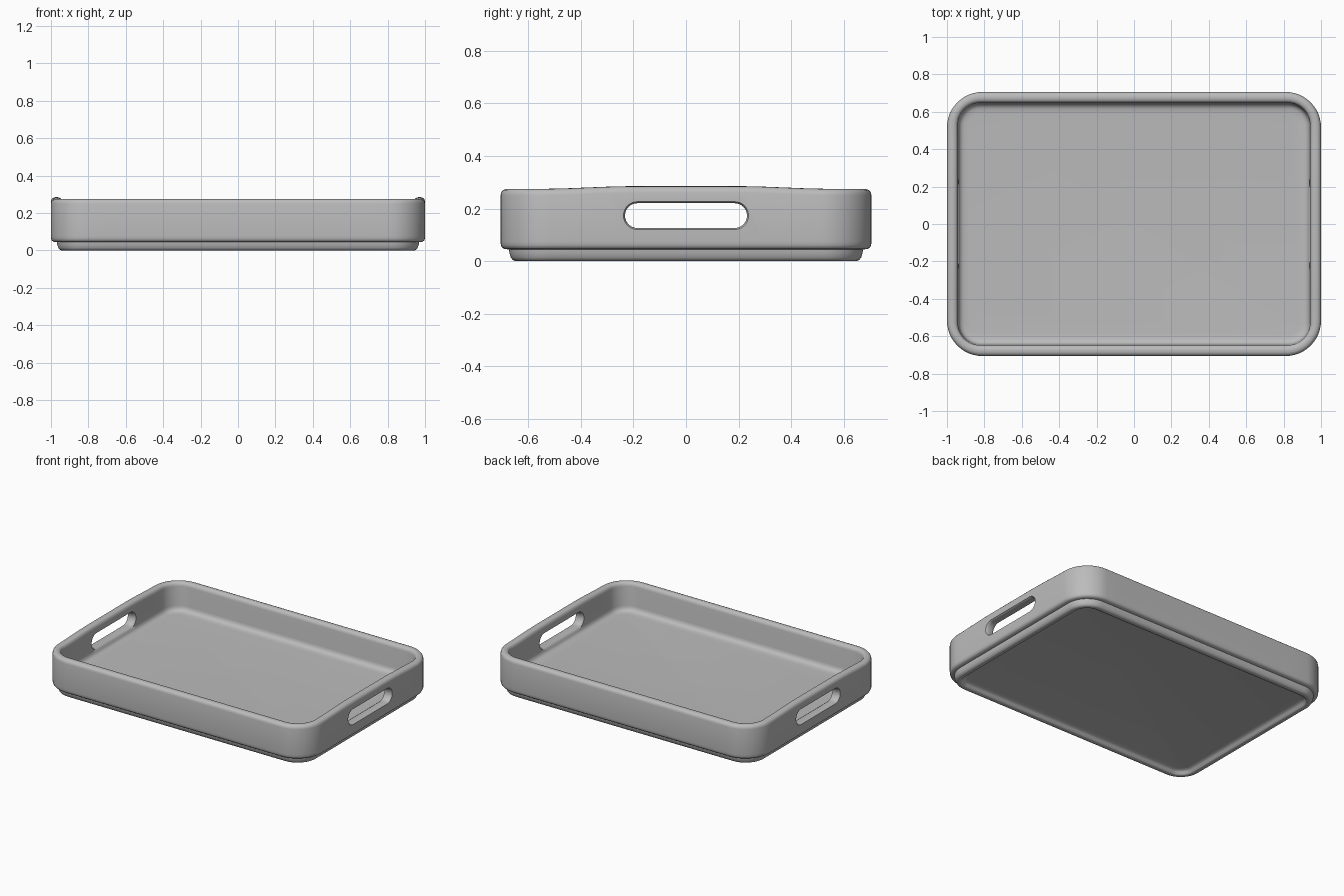
import bpy
import bmesh
import math

if "Cube" in bpy.data.objects:
    bpy.data.objects.remove(bpy.data.objects["Cube"], do_unlink=True)

HALF_X, HALF_Y, CORNER = 1.0, 0.706, 0.19

gray = bpy.data.materials.new("plain gray")
gray.use_nodes = True
gray.diffuse_color = (0.5, 0.5, 0.5, 1)
gray.node_tree.nodes["Principled BSDF"].inputs["Base Color"].default_value = (0.5, 0.5, 0.5, 1)


def loft(name, rings):
    """Skin a list of equal-length closed rings and cap both ends."""
    bm = bmesh.new()
    loops = [[bm.verts.new(p) for p in ring] for ring in rings]
    n = len(loops[0])
    for a, b in zip(loops, loops[1:]):
        for i in range(n):
            j = (i + 1) % n
            bm.faces.new((a[i], a[j], b[j], b[i]))
    bm.faces.new(loops[0][::-1])
    bm.faces.new(loops[-1])
    bmesh.ops.recalc_face_normals(bm, faces=bm.faces[:])
    mesh = bpy.data.meshes.new(name)
    bm.to_mesh(mesh)
    bm.free()
    mesh.materials.append(gray)
    obj = bpy.data.objects.new(name, mesh)
    bpy.context.collection.objects.link(obj)
    return obj


def rounded_outline(hx, hy, r, arc=12, side=14):
    """Rounded rectangle, with its straight sides subdivided."""
    pts = []
    centers = [(hx - r, hy - r), (r - hx, hy - r), (r - hx, r - hy), (hx - r, r - hy)]
    for k, (cx, cy) in enumerate(centers):
        for i in range(arc + 1):
            a = math.pi / 2 * (k + i / arc)
            pts.append((cx + r * math.cos(a), cy + r * math.sin(a)))
        a = math.pi / 2 * (k + 1)
        nx, ny = centers[(k + 1) % 4]
        end = (nx + r * math.cos(a), ny + r * math.sin(a))
        start = pts[-1]
        for i in range(1, side):
            t = i / side
            pts.append((start[0] + (end[0] - start[0]) * t,
                        start[1] + (end[1] - start[1]) * t))
    return pts


def rim_rise(x, y):
    """The rim swells upward a little over each handle."""
    if abs(x) < 0.85:
        return 0
    t = min(max((0.55 - abs(y)) / 0.35, 0), 1)
    return 0.01 * t * t * (3 - 2 * t)


# Wall section as (inset, height), from the underside round to the floor
section = [
    (0.125, 0.028), (0.1, 0.025), (0.088, 0.016), (0.082, 0.004), (0.074, 0),
    (0.056, 0), (0.046, 0.004), (0.039, 0.014), (0.034, 0.03), (0.032, 0.044),
    (0.014, 0.046), (0.005, 0.052), (0.001, 0.062), (0, 0.075),
    (0, 0.25), (0.003, 0.262), (0.01, 0.27), (0.02, 0.274), (0.034, 0.275),
    (0.046, 0.272), (0.054, 0.265), (0.058, 0.25), (0.062, 0.12),
    (0.066, 0.103), (0.075, 0.092), (0.09, 0.086), (0.12, 0.084),
]
rings = []
for inset, z in section:
    outline = rounded_outline(HALF_X - inset, HALF_Y - inset, CORNER - 1.2 * inset)
    rings.append([(x, y, z + (rim_rise(x, y) if z > 0.24 else 0)) for x, y in outline])
tray = loft("tray", rings)

# Handle slots, slightly flared where they meet each wall face
flare = [(0.92, 0.02), (0.942, 0.006), (0.947, 0.002), (0.955, 0),
         (0.985, 0), (0.994, 0.002), (1.0, 0.006), (1.02, 0.02)]
for side, label in ((1, "left"), (-1, "right")):
    slot = [[(side * x, y, 0.173 + z) for y, z in
             rounded_outline(0.232 + e, 0.047 + e, 0.0465 + e, 10, 2)]
            for x, e in flare]
    cutter = loft(label + "_handle_cutter", slot)
    cutter.hide_render = True
    cut = tray.modifiers.new(label + " handle", "BOOLEAN")
    cut.operation = "DIFFERENCE"
    cut.solver = "EXACT"
    cut.object = cutter
    bpy.context.view_layer.objects.active = tray
    bpy.ops.object.modifier_apply(modifier=cut.name)
    bpy.data.objects.remove(cutter, do_unlink=True)

# Soft shading, with the step above the foot kept crisp
bpy.ops.object.select_all(action="DESELECT")
tray.select_set(True)
bpy.context.view_layer.objects.active = tray
bpy.ops.object.shade_smooth_by_angle(angle=math.radians(45))
